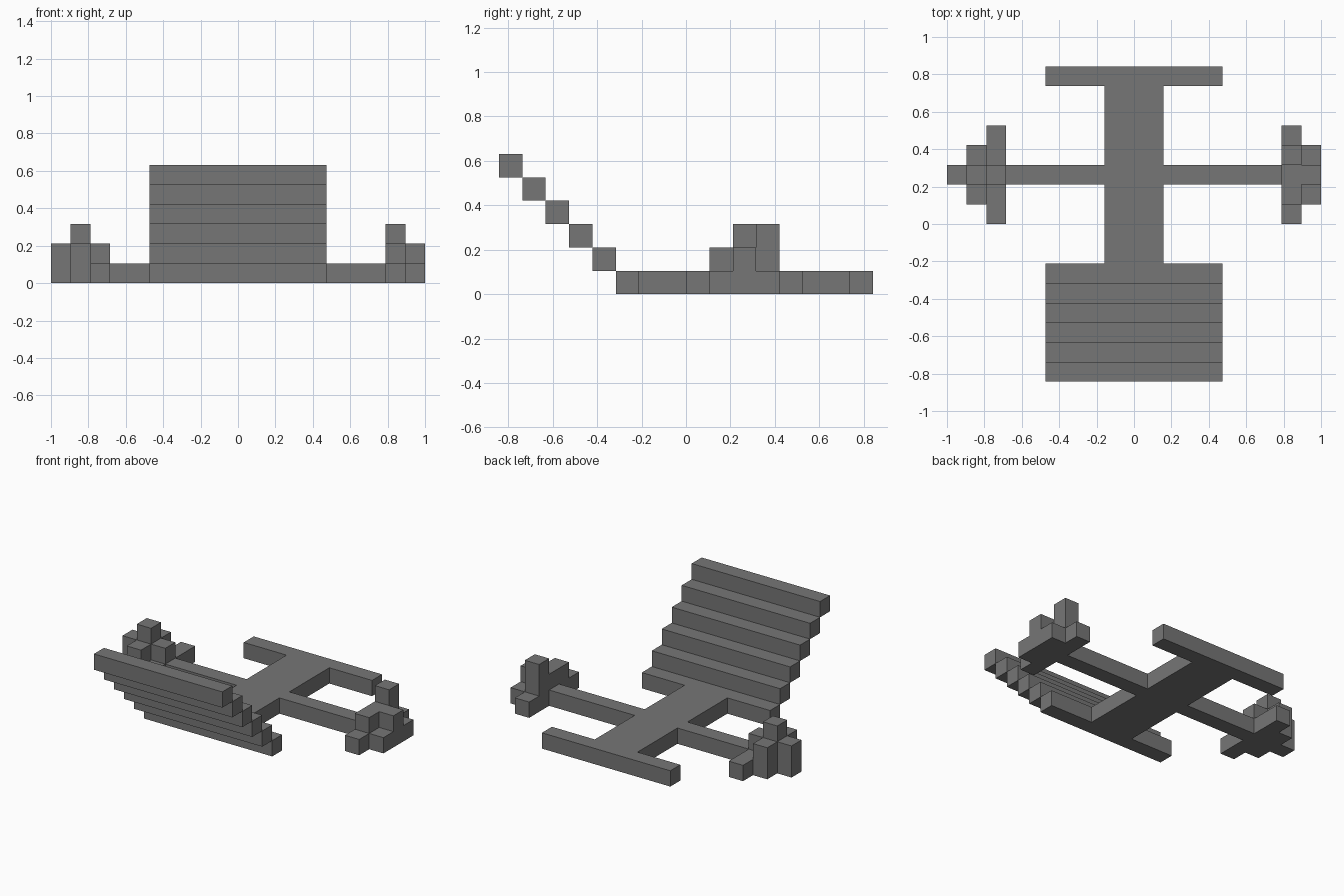
import bpy
import bmesh
from mathutils import Matrix, Vector

cube = bpy.data.objects.get("Cube")
if cube:
    bpy.data.objects.remove(cube, do_unlink=True)

U = 2 / 19                      # size of one block
ORIGIN = Vector((-9.5, -8, 0))  # grid corner, in blocks

# Single grey finish
grey = bpy.data.materials.new("dark_grey")
grey.use_nodes = True
colour = (0.18, 0.18, 0.18, 1)
grey.diffuse_color = colour
grey.node_tree.nodes["Principled BSDF"].inputs["Base Color"].default_value = colour


def blocks(name, boxes):
    """Make one object from boxes given as (start, size) in grid blocks."""
    bm = bmesh.new()
    for start, size in boxes:
        start, size = Vector(start), Vector(size)
        centre = (ORIGIN + start + size / 2) * U
        matrix = Matrix.Translation(centre) @ Matrix.Diagonal((*(size * U), 1))
        bmesh.ops.create_cube(bm, size=1, matrix=matrix)
    mesh = bpy.data.meshes.new(name)
    bm.to_mesh(mesh)
    bm.free()
    mesh.materials.append(grey)
    obj = bpy.data.objects.new(name, mesh)
    bpy.context.collection.objects.link(obj)
    return obj


def columns(name, rows):
    """Make a cluster of columns: grid x -> (first grid y, heights along y)."""
    blocks(name, [((x, y + k, 0), (1, 1, h))
                  for x, (y, heights) in rows.items()
                  for k, h in enumerate(heights)])


# Stepped front panel, rising towards the front
for step in range(6):
    blocks(f"front_step_{step + 1}", [((5, 5 - step, step), (9, 1, 1))])

# Central spine, rear bar and side arms
blocks("spine", [((8, 6, 0), (3, 9, 1))])
blocks("rear_bar", [((5, 15, 0), (9, 1, 1))])
blocks("right_arm", [((3, 10, 0), (5, 1, 1))])
blocks("left_arm", [((11, 10, 0), (6, 1, 1))])

# Block clusters at the arm ends
columns("right_pod", {0: (10, [2]), 1: (9, [2, 3, 2]), 2: (8, [1, 1, 2, 1, 1])})
columns("left_pod", {17: (8, [1, 2, 2, 3, 1]), 18: (9, [1, 2, 1])})
